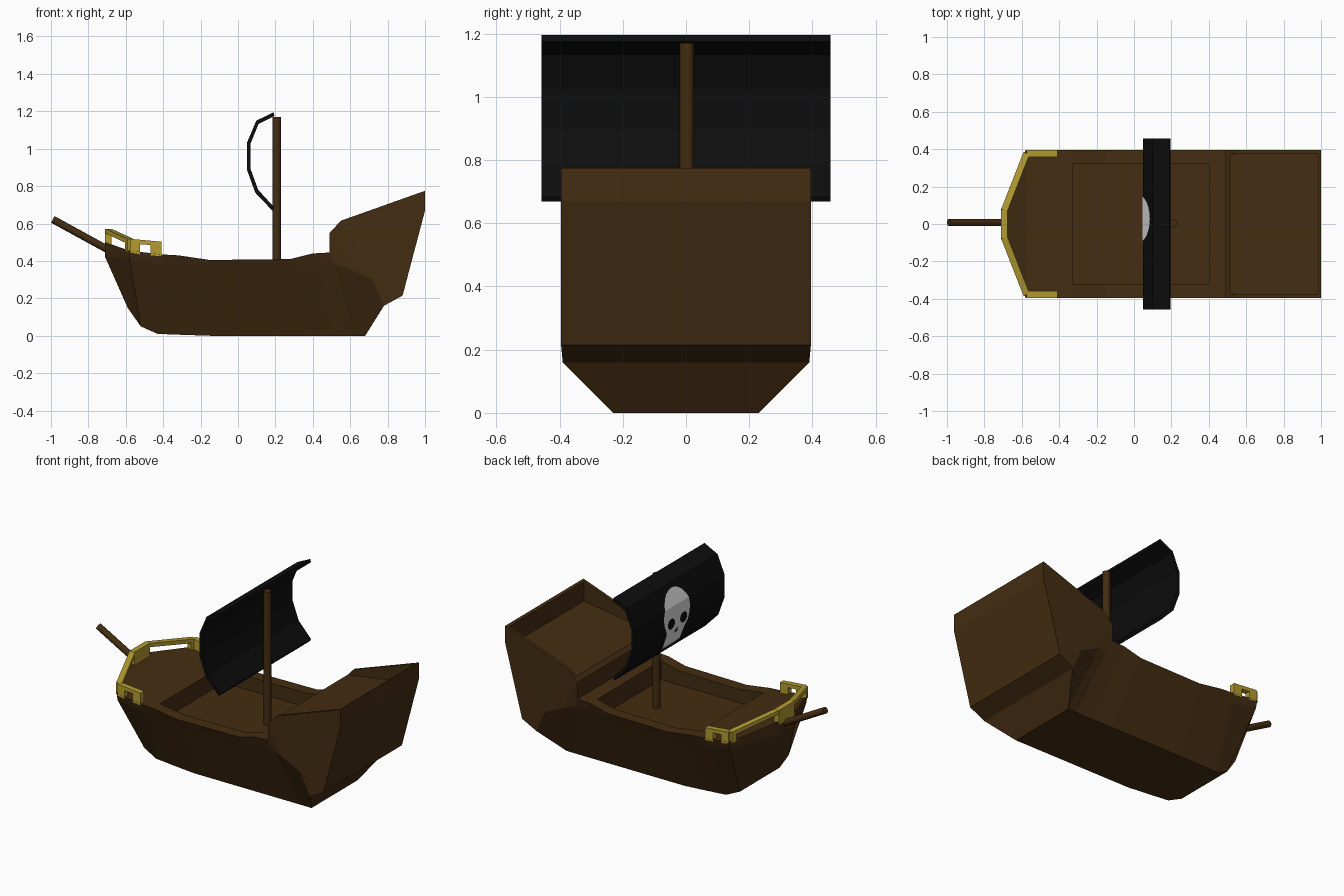
import bpy, bmesh, math
from mathutils import Vector

if "Cube" in bpy.data.objects:
    bpy.data.objects.remove(bpy.data.objects["Cube"])


def material(name, rgb):
    m = bpy.data.materials.new(name)
    m.diffuse_color = (*rgb, 1)
    m.use_nodes = True
    m.node_tree.nodes["Principled BSDF"].inputs["Base Color"].default_value = m.diffuse_color
    return m


WOOD = material("dark wood", (0.058, 0.026, 0.006))
GOLD = material("gold paint", (0.45, 0.33, 0.03))
BLACK = material("black cloth", (0.004, 0.004, 0.004))
WHITE = material("white paint", (0.75, 0.75, 0.75))


def finish(bm, name, mat):
    bmesh.ops.recalc_face_normals(bm, faces=bm.faces[:])
    me = bpy.data.meshes.new(name)
    bm.to_mesh(me)
    bm.free()
    me.materials.append(mat)
    ob = bpy.data.objects.new(name, me)
    bpy.context.collection.objects.link(ob)
    return ob


def prism(name, profile, half_width, mat):
    """Extrude an x-z profile across y."""
    bm = bmesh.new()
    a, b = [[bm.verts.new((x, s * half_width, z)) for x, z in profile] for s in (1, -1)]
    n = len(profile)
    for i in range(n):
        j = (i + 1) % n
        bm.faces.new((a[i], a[j], b[j], b[i]))
    bm.faces.new(a)
    bm.faces.new(b[::-1])
    return finish(bm, name, mat)


def rod(name, p, q, r, sides, mat):
    p, q = Vector(p), Vector(q)
    bm = bmesh.new()
    bmesh.ops.create_cone(bm, cap_ends=True, segments=sides, radius1=r, radius2=r, depth=(q - p).length)
    ob = finish(bm, name, mat)
    ob.location = (p + q) / 2
    ob.rotation_mode = 'QUATERNION'
    ob.rotation_quaternion = (q - p).to_track_quat('Z', 'Y')
    ob.data.polygons.foreach_set("use_smooth", [len(f.vertices) == 4 for f in ob.data.polygons])
    return ob


# Hull: stations from bow to stern, each with bottom, side and gunwale points
stations = [
    ((-.59, .19, .15), (-.71, .08, .42), (-.71, .08, .50)),
    ((-.52, .20, .05), (-.58, .385, .41), (-.58, .395, .455)),
    ((-.43, .21, .01), (-.41, .375, .38), (-.41, .395, .435)),
    ((-.30, .22, .005), (-.31, .375, .38), (-.32, .395, .43)),
    ((-.15, .23, 0), (-.15, .375, .36), (-.15, .395, .405)),
    ((.35, .23, 0), (.29, .375, .36), (.28, .395, .41)),
    ((.50, .23, 0), (.42, .378, .39), (.40, .395, .44)),
    ((.62, .23, 0), (.52, .38, .38), (.49, .395, .445)),
    ((.68, .23, 0), (.59, .393, .36), (.49, .395, .55)),
    ((.78, .39, .16), (.72, .395, .30), (.55, .395, .615)),
    ((.88, .395, .215), (1, .395, .67), (1, .395, .775)),
]
bm = bmesh.new()
rings = []
for st in stations:
    ring = [bm.verts.new(p) for p in st]
    ring += [bm.verts.new((x, -y, z)) for x, y, z in reversed(st)]
    rings.append(ring)
for r, s in zip(rings, rings[1:]):
    for i in range(6):
        j = (i + 1) % 6
        bm.faces.new((r[i], r[j], s[j], s[i]))
for r in (rings[0], rings[-1]):
    bm.faces.new((r[0], r[1], r[4], r[5]))
    bm.faces.new((r[1], r[2], r[3], r[4]))
hull = finish(bm, "hull", WOOD)

# Sunken main deck and stern deck
for name, prof, w in (
    ("main_deck_cutter", [(-.325, .32), (.40, .32), (.40, .52), (-.325, .52)], .32),
    ("stern_deck_cutter", [(.42, .575), (.52, .575), (.983, .645), (.983, .95), (.42, .95)], .375),
):
    c = prism(name, prof, w, WOOD)
    mod = hull.modifiers.new(name, 'BOOLEAN')
    mod.operation = 'DIFFERENCE'
    mod.solver = 'EXACT'
    mod.object = c
    c.hide_render = True
    c.hide_viewport = True
    c.display_type = 'WIRE'

# Mast and bowsprit
rod("mast", (.207, .003, .30), (.207, .003, 1.17), .023, 12, WOOD)
rod("bowsprit", (-.99, .008, .622), (-.64, .008, .43), .02, 10, WOOD)

# Bow railing: half of it, mirrored; points are (x, y, low z, high z)
panels = [
    ((-.41, .377, .482, .503), (-.575, .377, .492, .518)),
    ((-.575, .377, .492, .518), (-.693, .075, .548, .572)),
    ((-.41, .377, .425, .49), (-.467, .377, .43, .495)),
    ((-.523, .377, .435, .50), (-.575, .377, .445, .505)),
    ((-.575, .377, .445, .505), (-.587, .345, .455, .505)),
    ((-.693, .078, .48, .572), (-.693, 0, .48, .572)),
]
bm = bmesh.new()
for p, q in panels:
    d = Vector((q[0] - p[0], q[1] - p[1], 0)).normalized()
    n = Vector((-d.y, d.x, 0)) * .0175
    vs = []
    for e in (p, q):
        for s, z in ((1, e[2]), (-1, e[2]), (-1, e[3]), (1, e[3])):
            vs.append(bm.verts.new((e[0] + s * n.x, e[1] + s * n.y, z)))
    for i in range(4):
        j = (i + 1) % 4
        bm.faces.new((vs[i], vs[j], vs[4 + j], vs[4 + i]))
    bm.faces.new(vs[:4][::-1])
    bm.faces.new(vs[4:])
rail = finish(bm, "bow_railing", GOLD)
rail.modifiers.new("mirror", 'MIRROR').use_axis = (False, True, False)

# Billowing sail
outer = [(.19, 1.195), (.098, 1.15), (.047, 1.03), (.047, .89), (.092, .765), (.185, .668)]
inner = [(.195, 1.175), (.11, 1.133), (.066, 1.025), (.066, .895), (.108, .78), (.195, .685)]
prism("sail", outer + inner[::-1], .457, BLACK)


def sail_x(z):
    for (xa, za), (xb, zb) in zip(outer, outer[1:]):
        if zb - 1e-5 <= z <= za + 1e-5:
            return xa + (xb - xa) * (za - z) / (za - zb)
    return .19


def emblem(name, outline, lift, mat):
    """Flat y-z outline wrapped onto the front of the sail."""
    bm = bmesh.new()
    bm.faces.new([bm.verts.new((0, y, z)) for y, z in outline])
    for _, z in outer[1:-1]:
        bmesh.ops.bisect_plane(bm, geom=bm.verts[:] + bm.edges[:] + bm.faces[:],
                               plane_co=(0, 0, z), plane_no=(0, 0, 1))
    for v in bm.verts:
        v.co.x = sail_x(v.co.z) - lift
    ob = finish(bm, name, mat)
    if ob.data.polygons[0].normal.x > 0:
        ob.data.flip_normals()
    return ob


def oval(cy, cz, ry, rz, a0=0, a1=360, n=12):
    return [(cy + ry * math.cos(math.radians(a0 + (a1 - a0) * i / n)),
             cz + rz * math.sin(math.radians(a0 + (a1 - a0) * i / n))) for i in range(n + (a1 - a0 < 360))]


# Painted skull with eye sockets and nose
emblem("skull", oval(.028, .975, .13, .15, -35, 215, 18)
       + [(-.065, .85), (-.06, .765), (-.03, .74), (.08, .74), (.11, .765), (.115, .85)], .003, WHITE)
for side, y in (("left", .088), ("right", -.035)):
    emblem(side + "_eye_socket", oval(y, .925, .036, .034), .006, BLACK)
emblem("nose_hole", [(.008, .85), (.046, .85), (.027, .885)], .006, BLACK)
